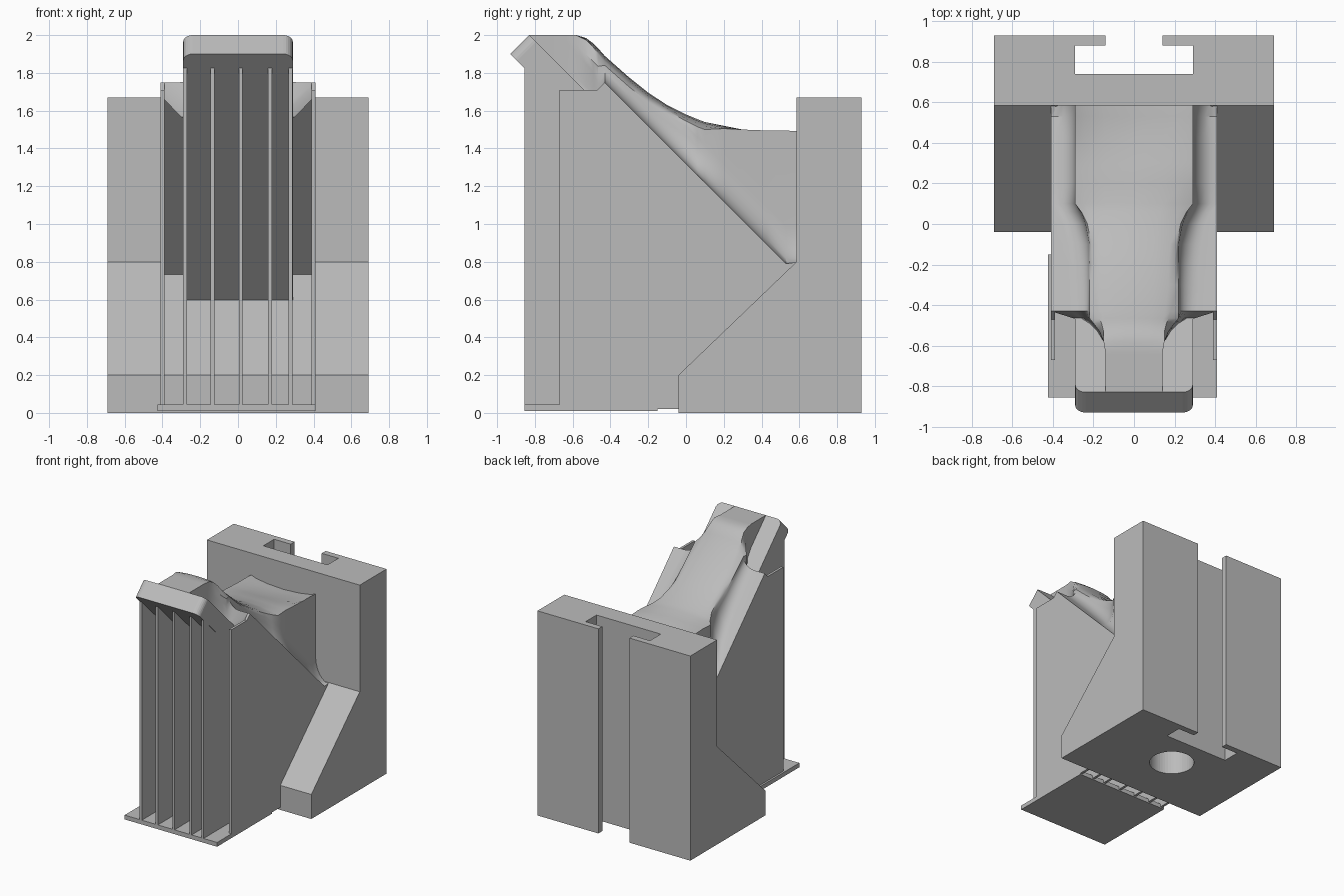
import bpy, bmesh, math

cube = bpy.data.objects.get("Cube")
if cube:
    bpy.data.objects.remove(cube, do_unlink=True)

grey = bpy.data.materials.new("plain grey")
grey.use_nodes = True
COLOR = (0.5, 0.5, 0.5, 1)
grey.diffuse_color = COLOR
grey.node_tree.nodes["Principled BSDF"].inputs["Base Color"].default_value = COLOR


def finish(name, bm):
    bmesh.ops.recalc_face_normals(bm, faces=bm.faces)
    mesh = bpy.data.meshes.new(name)
    bm.to_mesh(mesh)
    bm.free()
    obj = bpy.data.objects.new(name, mesh)
    bpy.context.collection.objects.link(obj)
    mesh.materials.append(grey)
    return obj


def loft(name, rings):
    """Skin a list of equal-length closed rings and cap both ends."""
    bm = bmesh.new()
    rows = [[bm.verts.new(p) for p in ring] for ring in rings]
    n = len(rows[0])
    for a, b in zip(rows, rows[1:]):
        for i in range(n):
            j = (i + 1) % n
            bm.faces.new((a[i], a[j], b[j], b[i]))
    bm.faces.new(rows[0])
    bm.faces.new(rows[-1])
    return finish(name, bm)


def side_extrude(name, profile, x0, x1):
    """Extrude a (y, z) profile across x."""
    return loft(name, [[(x, y, z) for y, z in profile] for x in (x0, x1)])


def box(name, x0, x1, y0, y1, z0, z1):
    return side_extrude(name, [(y0, z0), (y1, z0), (y1, z1), (y0, z1)], x0, x1)


def apply_modifiers(obj):
    bpy.context.view_layer.update()
    graph = bpy.context.evaluated_depsgraph_get()
    mesh = bpy.data.meshes.new_from_object(obj.evaluated_get(graph))
    obj.modifiers.clear()
    obj.data = mesh


def cut(obj, cutter):
    mod = obj.modifiers.new("cut", "BOOLEAN")
    mod.operation = "DIFFERENCE"
    mod.solver = "EXACT"
    mod.object = cutter
    apply_modifiers(obj)
    bpy.data.objects.remove(cutter, do_unlink=True)


# Rear mounting block with a T-shaped slot and a round socket underneath
block = side_extrude("mounting_block", [(-0.04, 0), (0.93, 0), (0.93, 1.67), (0.585, 1.67),
                                        (0.585, 0.8), (-0.04, 0.2)], -0.69, 0.69)
slot_plan = [(-0.29, 0.74), (0.29, 0.74), (0.29, 0.88), (0.14, 0.88),
             (0.14, 1), (-0.14, 1), (-0.14, 0.88), (-0.29, 0.88)]
cut(block, loft("slot_cutter", [[(x, y, z) for x, y in slot_plan] for z in (-0.1, 1.8)]))
circle = [(0.17 * math.cos(a), 0.45 + 0.17 * math.sin(a))
          for a in (math.tau * i / 48 for i in range(48))]
cut(block, loft("socket_cutter", [[(x, y, z) for x, y in circle] for z in (-0.1, 0.45)]))

# Base plate
box("base_plate", -0.425, 0.41, -0.855, -0.15, 0.01, 0.045)

# Inner support ribs, reaching up to the underside of the sloping slab
inner_rib = [(-0.855, 0.02), (-0.855, 1.84), (-0.8, 1.84), (0.45, 0.59), (0, 0.15), (0, 0.02)]
for i, x in enumerate((-0.28, -0.135, 0.015, 0.17, 0.278)):
    side_extrude(f"inner_rib_{i + 1}", inner_rib, x - 0.01, x + 0.01)

# Outer side walls
outer_wall = [(-0.67, 0.02), (-0.67, 1.71), (-0.47, 1.71), (-0.43, 1.75), (0.53, 0.79),
              (0.6, 0.8), (0.6, 0.7), (0, 0.15), (0, 0.02)]
for name, x in (("right_wall", -0.41), ("left_wall", 0.39)):
    side_extrude(name, outer_wall, x, x + 0.02)

# Sloping slab whose rounded front end forms the lip
lip = side_extrude("sloping_lip_slab", [(-0.93, 1.9), (-0.83, 2), (0.585, 0.585), (0.385, 0.585)],
                   -0.29, 0.29)
bm = bmesh.new()
bm.from_mesh(lip.data)
corners = [e for e in bm.edges if all(v.co.y < -0.8 for v in e.verts)
           and abs(e.verts[0].co.x - e.verts[1].co.x) < 0.01]
bmesh.ops.bevel(bm, geom=corners, offset=0.05, segments=6, profile=0.5, affect="EDGES")
bm.to_mesh(lip.data)
bm.free()


def chute_ring(y, top, shoulder, wall, foot, outer, drop):
    """Crowned top, side wall, concave foot fillet, stepped underside."""
    front = y < -0.45
    slope = (1.17 if front else 1.32) - y
    slope = max(slope, 0.79) if not front else min(slope, top)
    under = slope - 0.07
    start = min(slope + 0.2, top - drop - 0.02)
    start = max(start, slope)
    half = [(shoulder * 0.5, top - drop * 0.2), (shoulder * 0.85, top - drop * 0.6),
            (shoulder, top - drop)]
    for i in range(7):
        a = math.pi / 2 * i / 6
        half.append((foot - (foot - wall) * math.cos(a), start - (start - slope) * math.sin(a)))
    inner = min(0.28, outer - 0.01)
    half += [(outer, slope), (outer, under), (inner, under), (inner, 1.1 - y)]
    return ([(0, y, top)] + [(x, y, z) for x, z in half]
            + [(-x, y, z) for x, z in reversed(half)])


# Curved chute: narrow neck in front, flaring out over the side walls
stations = [
    (-0.83, 2.0, 0.14, 0.14, 0.14, 0.14, 0),
    (-0.64, 2.0, 0.14, 0.14, 0.14, 0.14, 0),
    (-0.58, 2.0, 0.15, 0.15, 0.15, 0.15, 0),
    (-0.53, 1.985, 0.15, 0.17, 0.18, 0.18, 0.01),
    (-0.49, 1.955, 0.16, 0.2, 0.22, 0.23, 0.02),
    (-0.465, 1.93, 0.17, 0.22, 0.26, 0.3, 0.03),
    (-0.43, 1.89, 0.18, 0.22, 0.31, 0.41, 0.03),
    (-0.3, 1.775, 0.2, 0.22, 0.32, 0.41, 0.03),
    (-0.2, 1.695, 0.2, 0.22, 0.32, 0.41, 0.03),
    (-0.1, 1.63, 0.21, 0.22, 0.33, 0.41, 0.03),
    (0, 1.58, 0.23, 0.24, 0.35, 0.41, 0.035),
    (0.06, 1.555, 0.26, 0.265, 0.38, 0.41, 0.04),
    (0.1, 1.54, 0.29, 0.29, 0.41, 0.41, 0.04),
    (0.2, 1.52, 0.29, 0.29, 0.41, 0.41, 0.015),
    (0.3, 1.5, 0.29, 0.29, 0.41, 0.41, 0),
    (0.43, 1.46, 0.29, 0.29, 0.41, 0.41, -0.035),
    (0.53, 1.455, 0.29, 0.29, 0.41, 0.41, -0.04),
    (0.6, 1.45, 0.29, 0.29, 0.41, 0.41, -0.04),
]
chute = loft("curved_chute", [chute_ring(*s) for s in stations])
bpy.ops.object.select_all(action="DESELECT")
chute.select_set(True)
bpy.context.view_layer.objects.active = chute
bpy.ops.object.shade_smooth_by_angle(angle=math.radians(35))
